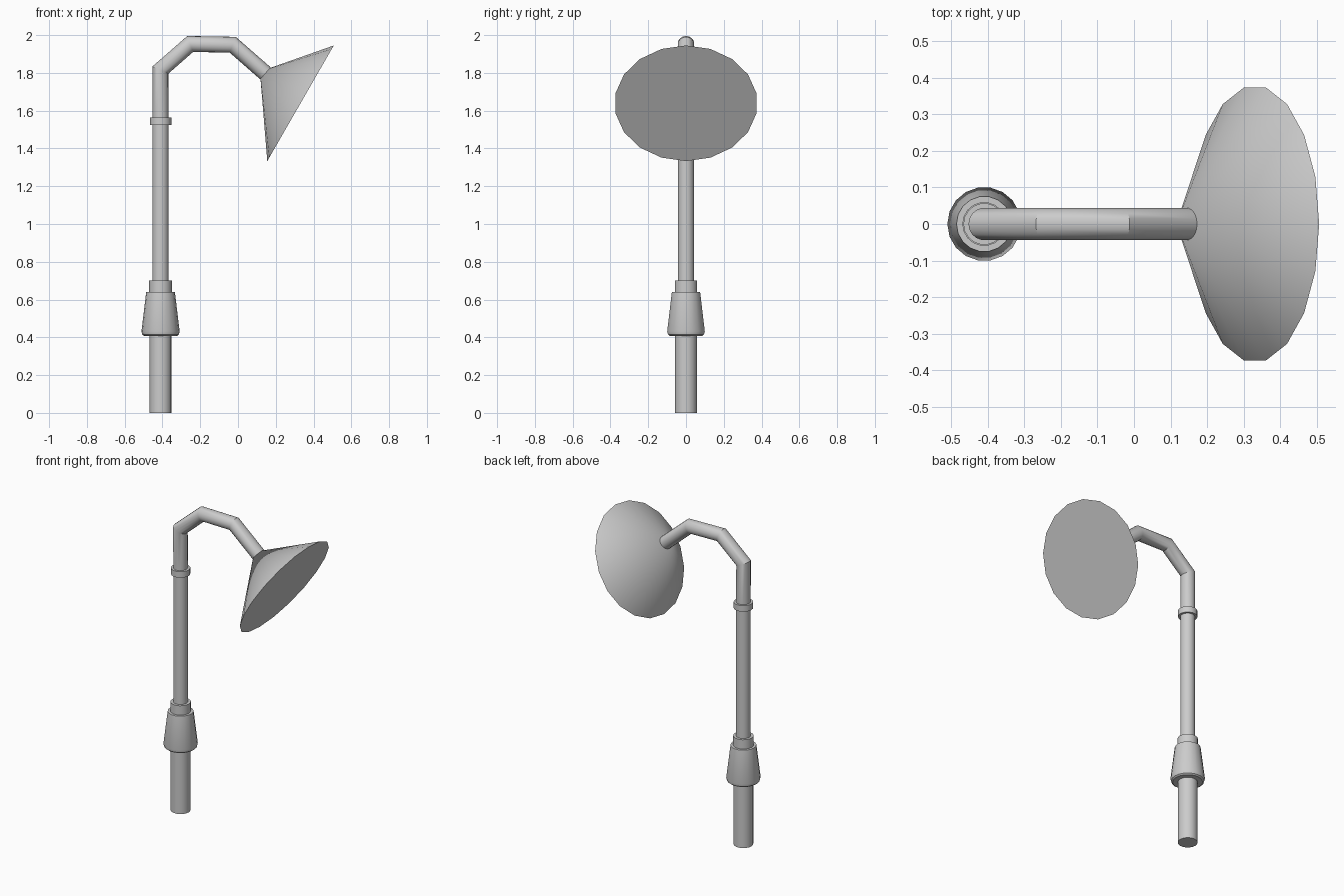
import bpy, bmesh
from math import sin, cos, pi
from mathutils import Vector

if "Cube" in bpy.data.objects:
    bpy.data.objects.remove(bpy.data.objects["Cube"])

SIDES = 18
POLE_X = -0.41


def ring(bm, center, u, v):
    return [bm.verts.new(center + u * cos(2 * pi * i / SIDES) + v * sin(2 * pi * i / SIDES))
            for i in range(SIDES)]


def bridge(bm, a, b):
    for i in range(SIDES):
        j = (i + 1) % SIDES
        bm.faces.new((a[i], a[j], b[j], b[i]))


def finish(bm, name):
    bmesh.ops.recalc_face_normals(bm, faces=bm.faces)
    mesh = bpy.data.meshes.new(name)
    bm.to_mesh(mesh)
    bm.free()
    obj = bpy.data.objects.new(name, mesh)
    bpy.context.collection.objects.link(obj)
    bpy.ops.object.select_all(action='DESELECT')
    obj.select_set(True)
    bpy.context.view_layer.objects.active = obj
    bpy.ops.object.shade_smooth_by_angle(angle=pi / 6)
    return obj


def loft(name, rings):
    """Capped skin over (center, u, v) cross-sections."""
    bm = bmesh.new()
    loops = [ring(bm, *r) for r in rings]
    for a, b in zip(loops, loops[1:]):
        bridge(bm, a, b)
    bm.faces.new(loops[0])
    bm.faces.new(loops[-1])
    return finish(bm, name)


def lathe(name, profile):
    """Turned part around the pole axis, profile of (radius, z)."""
    return loft(name, [(Vector((POLE_X, 0, z)), Vector((r, 0, 0)), Vector((0, r, 0)))
                       for r, z in profile])


# Turned pole parts
lathe("lower_post", [(0.058, 0), (0.058, 0.42)])
lathe("base_collar", [(0.088, 0.408), (0.097, 0.415), (0.101, 0.432), (0.076, 0.64)])
lathe("collar_neck", [(0.06, 0.63), (0.06, 0.70)])
lathe("upper_pole", [(0.043, 0.69), (0.043, 1.54)])
lathe("pole_ring", [(0.057, 1.525), (0.057, 1.564)])

# Bent arm, swept with mitred corners
path = [Vector((x, 0, z)) for x, z in
        [(POLE_X, 1.55), (-0.411, 1.815), (-0.253, 1.953), (-0.028, 1.949), (0.145, 1.798)]]
R = 0.042
sections = []
for i, p in enumerate(path):
    d_in = (p - path[i - 1]).normalized() if i else (path[1] - p).normalized()
    d_out = (path[i + 1] - p).normalized() if i < len(path) - 1 else d_in
    tangent = (d_in + d_out).normalized()
    side = Vector((tangent.z, 0, -tangent.x))
    sections.append((p, side * R / tangent.dot(d_in), Vector((0, 0.044, 0))))
loft("bent_arm", sections)

# Tilted lamp shade with closed mouth
bm = bmesh.new()
mouth = ring(bm, Vector((0.331, 0, 1.639)), Vector((0.176, 0, 0.306)), Vector((0, 0.379, 0)))
apex = bm.verts.new((0.116, 0, 1.807))
for i in range(SIDES):
    bm.faces.new((mouth[i], mouth[(i + 1) % SIDES], apex))
bm.faces.new(mouth)
finish(bm, "lamp_shade")
